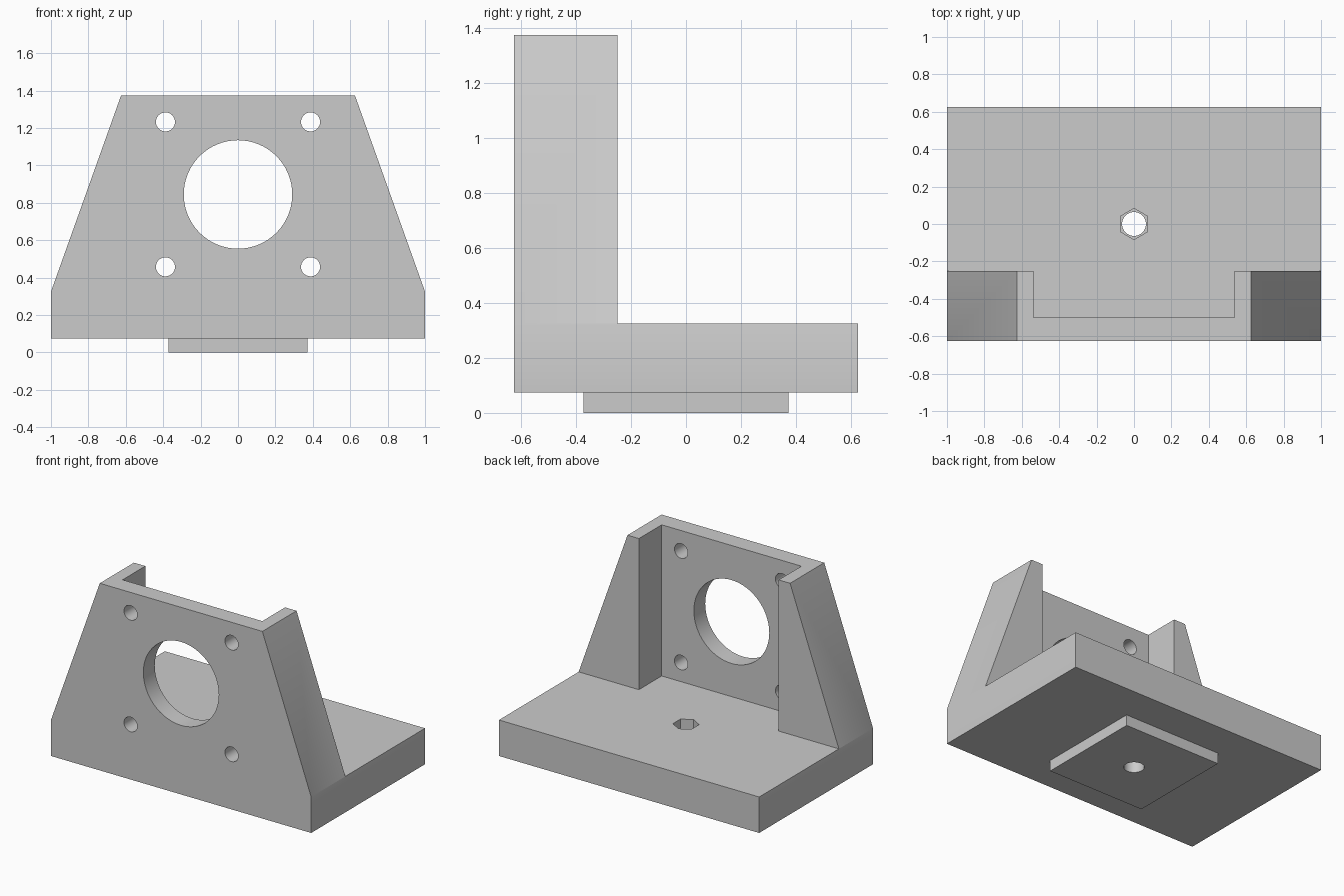
import bpy, bmesh, math
from mathutils import Matrix, Vector

if "Cube" in bpy.data.objects:
    bpy.data.objects.remove(bpy.data.objects["Cube"], do_unlink=True)

grey = bpy.data.materials.new("plain grey")
grey.use_nodes = True
colour = (0.6, 0.6, 0.6, 1)
grey.diffuse_color = colour
grey.node_tree.nodes["Principled BSDF"].inputs["Base Color"].default_value = colour


def finish(bm, name):
    bmesh.ops.recalc_face_normals(bm, faces=bm.faces[:])
    mesh = bpy.data.meshes.new(name)
    bm.to_mesh(mesh)
    bm.free()
    mesh.materials.append(grey)
    ob = bpy.data.objects.new(name, mesh)
    bpy.context.scene.collection.objects.link(ob)
    return ob


def box(name, low, high):
    low, high = Vector(low), Vector(high)
    bm = bmesh.new()
    bmesh.ops.create_cube(bm, size=1, matrix=Matrix.Translation((low + high) / 2)
                          @ Matrix.Diagonal((*(high - low), 1)))
    return finish(bm, name)


def prism(name, centre, radius, depth, sides, axis="Z", turn=0):
    bm = bmesh.new()
    tilt = Matrix.Rotation(math.pi / 2, 4, "X") if axis == "Y" else Matrix()
    bmesh.ops.create_cone(bm, cap_ends=True, segments=sides, radius1=radius, radius2=radius,
                          depth=depth, matrix=Matrix.Translation(centre) @ tilt
                          @ Matrix.Rotation(turn, 4, "Z"))
    return finish(bm, name)


def combine(target, tool, operation="DIFFERENCE"):
    tool.hide_render = True
    mod = target.modifiers.new(tool.name, "BOOLEAN")
    mod.operation, mod.solver, mod.object = operation, "EXACT", tool
    bpy.context.view_layer.objects.active = target
    bpy.ops.object.modifier_apply(modifier=mod.name)
    bpy.data.objects.remove(tool, do_unlink=True)


BACK, WALL_BACK, PANEL_BACK = 0.625, -0.25, -0.5
BASE_LOW, BASE_TOP, TOP = 0.075, 0.325, 1.375

# Bracket body: tapered front outline extruded over the full depth
half = [(1, BASE_LOW), (1, BASE_TOP), (0.625, TOP)]
outline = half + [(-x, z) for x, z in reversed(half)]
bm = bmesh.new()
face = bm.faces.new([bm.verts.new((x, -BACK, z)) for x, z in outline])
ext = bmesh.ops.extrude_face_region(bm, geom=[face])
bmesh.ops.translate(bm, vec=(0, 2 * BACK, 0),
                    verts=[v for v in ext["geom"] if isinstance(v, bmesh.types.BMVert)])
bracket = finish(bm, "motor_mount_bracket")

# Open space above the base, and the pocket between the side ribs
combine(bracket, box("space_cutter", (-2, WALL_BACK, BASE_TOP), (2, 2, 2)))
combine(bracket, box("pocket_cutter", (-0.537, PANEL_BACK, BASE_TOP), (0.537, 0, 2)))

# Locating pad under the base
combine(bracket, box("locating_pad", (-0.372, -0.372, 0), (0.372, 0.372, 0.15)), "UNION")

# Large bore and four screw holes through the front panel
combine(bracket, prism("bore_cutter", (0, -0.55, 0.845), 0.29, 0.4, 64, "Y"))
for x in (-0.388, 0.388):
    for z in (0.458, 1.233):
        combine(bracket, prism("screw_cutter", (x, -0.55, z), 0.051, 0.4, 32, "Y"))

# Vertical bolt hole with a hexagonal nut recess
combine(bracket, prism("bolt_cutter", (0, 0, 0.15), 0.064, 0.8, 32))
combine(bracket, prism("nut_cutter", (0, 0, BASE_TOP), 0.083, 0.3, 6, turn=math.pi / 6
                       if abs(math.cos(math.pi / 6)) < 0 else 0))

# Smooth hole walls, crisp edges
bpy.ops.object.select_all(action="DESELECT")
bracket.select_set(True)
bpy.context.view_layer.objects.active = bracket
bpy.ops.object.shade_smooth_by_angle(angle=math.radians(25))
